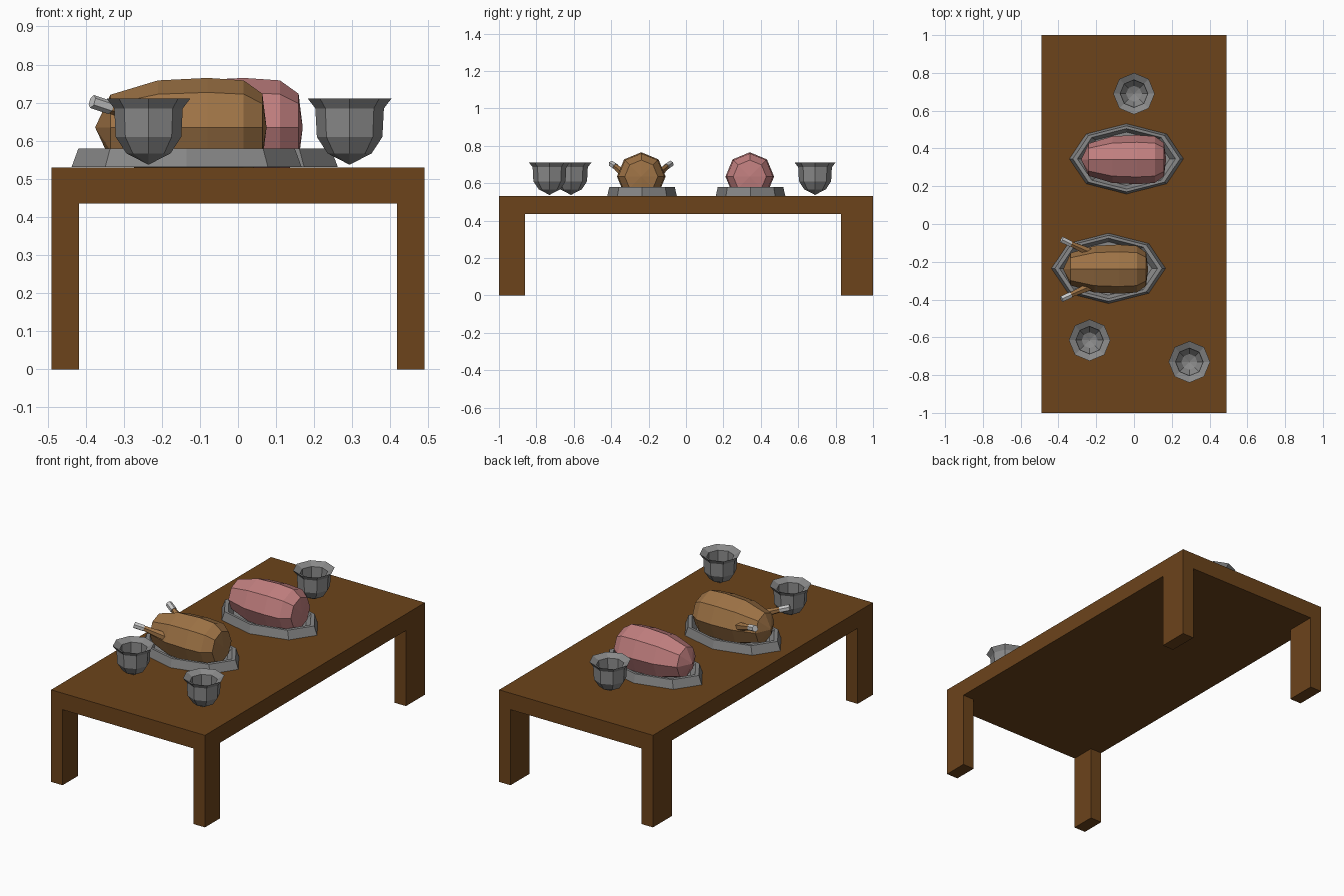
import bpy, bmesh
from math import cos, sin, pi
from mathutils import Vector

if "Cube" in bpy.data.objects:
    bpy.data.objects.remove(bpy.data.objects["Cube"])


def material(name, rgb):
    m = bpy.data.materials.new(name)
    m.diffuse_color = (*rgb, 1)
    m.use_nodes = True
    m.node_tree.nodes["Principled BSDF"].inputs["Base Color"].default_value = m.diffuse_color
    return m


WOOD = material("wood", (0.15, 0.057, 0.011))
METAL = material("pewter", (0.25, 0.25, 0.25))
ROAST = material("roast", (0.34, 0.17, 0.06))
HAM = material("ham", (0.53, 0.21, 0.21))
BONE = material("bone", (0.6, 0.6, 0.6))


def finish(name, bm, mat):
    bmesh.ops.remove_doubles(bm, verts=bm.verts, dist=1e-5)
    bmesh.ops.recalc_face_normals(bm, faces=bm.faces)
    me = bpy.data.meshes.new(name)
    bm.to_mesh(me)
    bm.free()
    me.materials.append(mat)
    ob = bpy.data.objects.new(name, me)
    bpy.context.collection.objects.link(ob)
    return ob


def box(name, x0, x1, y0, y1, z0, z1, mat):
    bm = bmesh.new()
    bmesh.ops.create_cube(bm, size=1)
    for v in bm.verts:
        v.co = ((x0 + x1) / 2 + v.co.x * (x1 - x0),
                (y0 + y1) / 2 + v.co.y * (y1 - y0),
                (z0 + z1) / 2 + v.co.z * (z1 - z0))
    return finish(name, bm, mat)


def loft(name, rings, mat):
    """Skin a list of equal-length point rings; one-point rings are poles."""
    bm = bmesh.new()
    vs = [[bm.verts.new(p) for p in r] for r in rings]
    for a, b in zip(vs, vs[1:]):
        n = max(len(a), len(b))
        for i in range(n):
            j = (i + 1) % n
            if len(a) == 1:
                bm.faces.new((a[0], b[i], b[j]))
            elif len(b) == 1:
                bm.faces.new((a[i], a[j], b[0]))
            else:
                bm.faces.new((a[i], a[j], b[j], b[i]))
    return finish(name, bm, mat)


def revolve(name, profile, x, y, mat, sx=1, sy=1, n=8):
    rings = []
    for r, z in profile:
        if r == 0:
            rings.append([(x, y, z)])
        else:
            rings.append([(x + r * sx * cos(2 * pi * i / n),
                           y + r * sy * sin(2 * pi * i / n), z) for i in range(n)])
    return loft(name, rings, mat)


def rod(name, p, q, r0, r1, mat, n=6):
    p, q = Vector(p), Vector(q)
    bm = bmesh.new()
    bmesh.ops.create_cone(bm, cap_ends=True, segments=n, radius1=r0, radius2=r1,
                          depth=(q - p).length)
    rot = (q - p).to_track_quat('Z', 'Y')
    for v in bm.verts:
        v.co = rot @ v.co + (p + q) / 2
    return finish(name, bm, mat)


# Table
box("table_top", -0.49, 0.49, -1, 1, 0.435, 0.53, WOOD)
for side, (x0, x1) in (("left", (-0.49, -0.417)), ("right", (0.417, 0.49))):
    box("front_leg_" + side, x0, x1, -1, -0.862, 0, 0.435, WOOD)
    box("back_leg_" + side, x0, x1, 0.828, 1, 0, 0.435, WOOD)

# Platters with a sloped rim, each carrying a faceted joint of meat
PLATTER = [(0, 0.531), (1, 0.531), (0.94, 0.58), (0.86, 0.58), (0.76, 0.545), (0, 0.545)]
STATIONS = [(-0.24, 0), (-0.2, 0.66), (-0.075, 0.95), (0.055, 1.0),
            (0.15, 0.95), (0.199, 0.68), (0.21, 0)]
for name, x, y, mat in (("roast", -0.135, -0.235, ROAST), ("ham", -0.04, 0.345, HAM)):
    revolve(name + "_platter", PLATTER, x, y, METAL, sx=0.302, sy=0.186)
    rings = []
    for dx, s in STATIONS:
        if s == 0:
            rings.append([(x + dx, y - 0.004, 0.635)])
        else:
            rings.append([(x + dx, y - 0.004 + 0.13 * s * cos(pi * i / 4),
                           0.635 + 0.13 * s * sin(pi * i / 4)) for i in range(8)])
    loft(name + "_body", rings, mat)

# Drumsticks with bone ends
for side, d in (("front", -1), ("back", 1)):
    y = -0.24
    knee = (-0.335, y + d * 0.135, 0.687)
    rod("drumstick_" + side, (-0.21, y + d * 0.08, 0.64), knee, 0.027, 0.015, ROAST)
    rod("bone_" + side, knee, (-0.383, y + d * 0.158, 0.703), 0.018, 0.018, BONE)

# Goblets
CUP = [(0, 0.537), (0.058, 0.567), (0.086, 0.61), (0.09, 0.685), (0.11, 0.711),
       (0.073, 0.692), (0.07, 0.61), (0.042, 0.575), (0, 0.56)]
for i, (x, y) in enumerate(((0, 0.69), (-0.235, -0.615), (0.293, -0.73))):
    revolve(f"goblet_{i + 1}", CUP, x, y, METAL)
